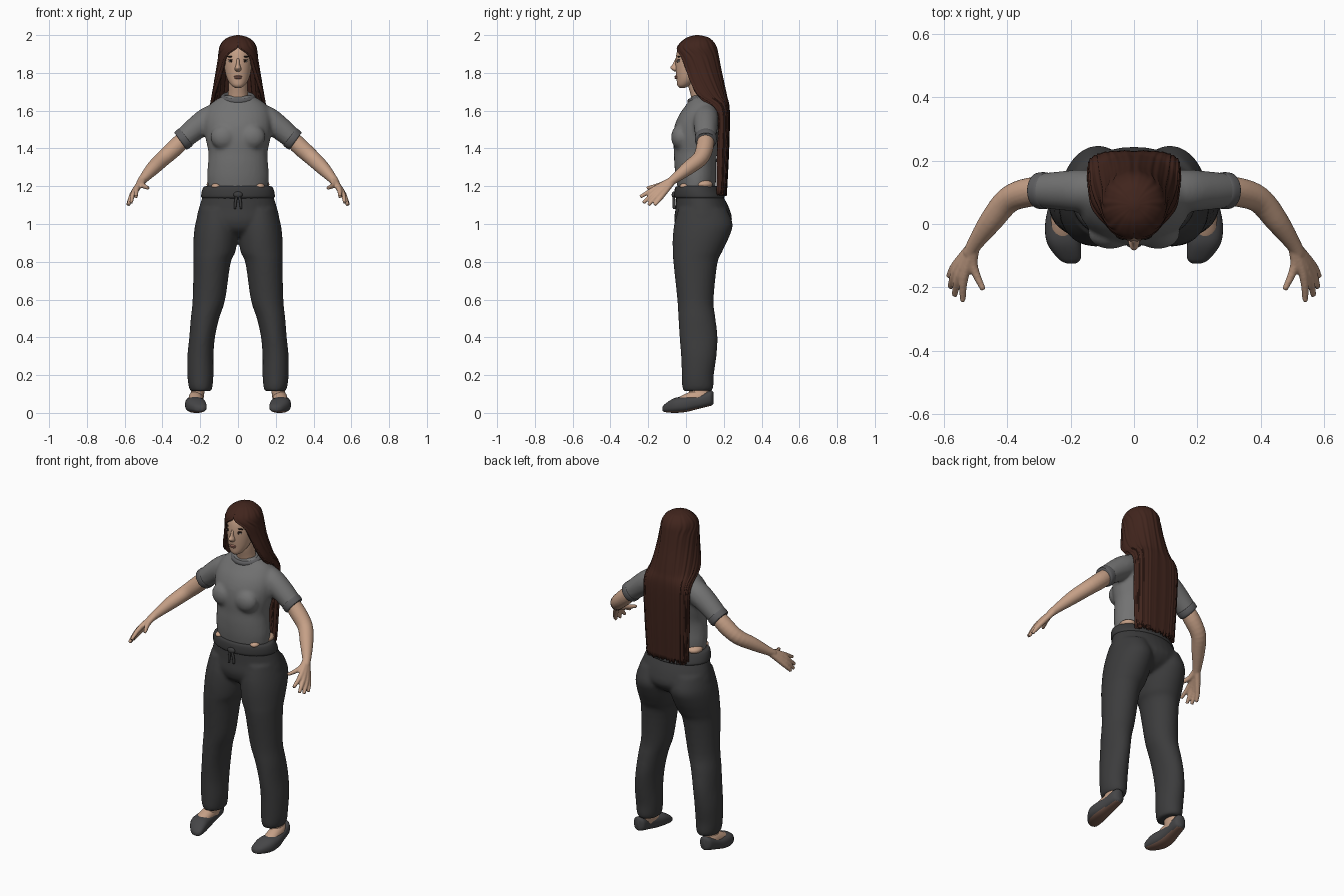
import bpy, bmesh, math, random
from mathutils import Vector, Matrix

random.seed(4)
cube = bpy.data.objects.get("Cube")
if cube:
    bpy.data.objects.remove(cube, do_unlink=True)


def material(name, r, g, b):
    m = bpy.data.materials.new(name)
    m.use_nodes = True
    m.diffuse_color = (r, g, b, 1)
    bsdf = next(n for n in m.node_tree.nodes if n.type == 'BSDF_PRINCIPLED')
    bsdf.inputs["Base Color"].default_value = (r, g, b, 1)
    bsdf.inputs["Roughness"].default_value = 0.8
    return m


SKIN = material("skin", .56, .35, .24)
SHIRT = material("shirt grey", .17, .17, .17)
TRIM = material("trim grey", .11, .11, .115)
TROUSER = material("charcoal cloth", .045, .045, .046)
SHOE = material("shoe grey", .06, .06, .063)
SOLE = material("sole brown", .2, .11, .08)
HAIR = material("hair brown", .052, .018, .012)
LIPS = material("lip pink", .38, .17, .13)
WHITE = material("eye white", .6, .55, .5)
DARK = material("dark brown", .02, .011, .008)
X, Y, Z = Vector((1, 0, 0)), Vector((0, 1, 0)), Vector((0, 0, 1))


def spline(rows, n=4):
    """Catmull-Rom interpolation of rows of numbers."""
    out, last = [], len(rows) - 1
    for i in range(last):
        quad = (rows[max(i - 1, 0)], rows[i], rows[i + 1], rows[min(i + 2, last)])
        for k in range(n):
            t = k / n
            out.append([.5 * (2 * b + (c - a) * t + (2 * a - 5 * b + 4 * c - d) * t * t
                              + (3 * b - a - 3 * c + d) * t ** 3) for a, b, c, d in zip(*quad)])
    return out + [list(rows[-1])]


def loft(bm, rings, caps=True, closed=True):
    """Join rings of points with quads."""
    vs = [[bm.verts.new(p) for p in ring] for ring in rings]
    n = len(vs[0])
    for a, b in zip(vs, vs[1:]):
        for j in range(n if closed else n - 1):
            k = (j + 1) % n
            bm.faces.new((a[j], a[k], b[k], b[j]))
    if caps:
        bm.faces.new(vs[0])
        bm.faces.new(vs[-1])
    return vs


def ring(c, u, v, ra, rb, power=1, n=32):
    pts = []
    for j in range(n):
        a = math.tau * j / n
        co, si = math.cos(a), math.sin(a)
        pts.append(c + u * ra * math.copysign(abs(co) ** power, co)
                   + v * rb * math.copysign(abs(si) ** power, si))
    return pts


def stack(bm, rows, s=1, power=1):
    """Upright loft; rows are z, centre x, half width, front y, back y."""
    loft(bm, [ring(Vector((s * cx, (f + b) / 2, z)), X, Y, r, (b - f) / 2, power)
              for z, cx, r, f, b in spline(rows)])


def lengthwise(bm, rows, s=1, power=1):
    """Loft along y; rows are y, centre x, half width, bottom z, top z."""
    loft(bm, [ring(Vector((s * cx, y, (lo + hi) / 2)), X, Z, r, (hi - lo) / 2, power)
              for y, cx, r, lo, hi in spline(rows)])


def tube(bm, rows, s=1, n=20):
    """Round limb; rows are x, y, z, radius."""
    pts = spline(rows)
    cs = [Vector((s * p[0], p[1], p[2])) for p in pts]
    rings = []
    for i, (c, p) in enumerate(zip(cs, pts)):
        t = (cs[min(i + 1, len(cs) - 1)] - cs[max(i - 1, 0)]).normalized()
        u = t.cross(Z).normalized()
        rings.append(ring(c, u, u.cross(t), p[3], p[3], 1, n))
    loft(bm, rings)


def blob(bm, c, r):
    bmesh.ops.create_uvsphere(bm, u_segments=20, v_segments=12, radius=1,
                              matrix=Matrix.Translation(c) @ Matrix.Diagonal((*r, 1)))


def finish(name, bm, mats, voxel=0, relax=0, rule=None):
    bmesh.ops.recalc_face_normals(bm, faces=bm.faces)
    bm.normal_update()
    for f in bm.faces:
        f.smooth = True
        f.material_index = rule(f) if rule else 0
    me = bpy.data.meshes.new(name)
    bm.to_mesh(me)
    bm.free()
    for m in mats:
        me.materials.append(m)
    ob = bpy.data.objects.new(name, me)
    bpy.context.collection.objects.link(ob)
    if voxel:
        mod = ob.modifiers.new("fuse", 'REMESH')
        mod.mode, mod.voxel_size, mod.use_smooth_shade = 'VOXEL', voxel, True
    if relax:
        mod = ob.modifiers.new("relax", 'SMOOTH')
        mod.factor, mod.iterations = .5, relax
    return ob


SIDES = ((1, "left"), (-1, "right"))

# Trousers: hips and two legs fused together
bm = bmesh.new()
stack(bm, [(1.19, 0, .176, -.05, .165), (1.14, 0, .19, -.052, .2), (1.08, 0, .208, -.056, .23),
           (1.02, 0, .218, -.062, .243), (.97, 0, .18, -.045, .21), (.935, 0, .08, 0, .15)])
for s, side in SIDES:
    stack(bm, [(1.08, .112, .092, -.04, .215), (1, .113, .113, -.062, .247),
               (.93, .118, .117, -.07, .228), (.85, .126, .111, -.07, .19),
               (.79, .138, .098, -.066, .166), (.6, .154, .086, -.046, .146),
               (.5, .175, .075, -.04, .156), (.4, .19, .068, -.034, .167),
               (.3, .199, .069, -.026, .161), (.2, .199, .069, -.022, .147),
               (.14, .198, .063, -.02, .145), (.115, .196, .054, -.012, .135)], s)
finish("trousers", bm, [TROUSER], .01, 3)

# Waistband with a knotted drawstring
bm = bmesh.new()
stack(bm, [(1.135, 0, .186, -.05, .195), (1.145, 0, .195, -.061, .205),
           (1.175, 0, .191, -.061, .187), (1.195, 0, .182, -.056, .172), (1.2, 0, .172, -.045, .16)])
finish("waistband", bm, [TROUSER])
bm = bmesh.new()
blob(bm, (0, -.064, 1.155), (.024, .012, .017))
for s, side in SIDES:
    stack(bm, [(1.155, .006, .008, -.072, -.058), (1.11, .014, .007, -.071, -.056),
               (1.08, .016, .006, -.07, -.056)], s)
finish("drawstring", bm, [TROUSER])

# Shirt: torso, bust and sleeves fused together
bm = bmesh.new()
stack(bm, [(1.185, 0, .158, -.043, .155), (1.25, 0, .163, -.055, .16), (1.32, 0, .159, -.062, .16),
           (1.38, 0, .157, -.064, .166), (1.45, 0, .171, -.068, .181), (1.52, 0, .18, -.06, .196),
           (1.58, 0, .175, -.035, .2), (1.63, 0, .15, 0, .187), (1.66, 0, .112, .02, .165),
           (1.68, 0, .075, .03, .135)])
for s, side in SIDES:
    blob(bm, (s * .075, -.03, 1.46), (.07, .049, .066))
    tube(bm, [(.09, .105, 1.59, .06), (.16, .105, 1.552, .067), (.235, .105, 1.497, .061),
              (.298, .105, 1.442, .054)], s)
finish("shirt", bm, [SHIRT], .01, 4)

# Shirt trims: collar and sleeve cuffs
bpy.ops.mesh.primitive_torus_add(major_radius=.078, minor_radius=.015, major_segments=48,
                                 minor_segments=12, location=(0, .086, 1.668), rotation=(.3, 0, 0))
collar = bpy.context.object
collar.name = "collar"
collar.scale = (1, .87, 1.1)
collar.data.materials.append(TRIM)
for p in collar.data.polygons:
    p.use_smooth = True
for s, side in SIDES:
    bm = bmesh.new()
    tube(bm, [(.274, .105, 1.463, .052), (.279, .105, 1.459, .058), (.299, .105, 1.441, .057),
              (.304, .105, 1.437, .05)], s, 32)
    finish(side + "_sleeve_cuff", bm, [TRIM])

# Bare midriff showing under the hem
bm = bmesh.new()
for s, side in SIDES:
    blob(bm, (s * .122, .092, 1.21), (.044, .05, .024))
    blob(bm, (s * .115, -.003, 1.2), (.026, .03, .016))
finish("midriff", bm, [SKIN])

# Arms and hands
WRIST = (.5, -.06, 1.24)
FINGERS = [((.535, -.165, 1.187), (.54, -.243, 1.143)), ((.55, -.16, 1.172), (.566, -.226, 1.112)),
           ((.56, -.147, 1.157), (.579, -.2, 1.1)), ((.562, -.13, 1.146), (.584, -.166, 1.1))]
for s, side in SIDES:
    bm = bmesh.new()
    tube(bm, [(.27, .105, 1.465, .043), (.33, .1, 1.407, .046), (.395, .076, 1.348, .042),
              (.45, .01, 1.295, .037), (*WRIST, .025), (.52, -.095, 1.215, .02)], s)
    for knuckle, tip in FINGERS:
        tube(bm, [(*WRIST, .018), (*knuckle, .0145), (*tip, .009)], s, 12)
    tube(bm, [(*WRIST, .018), (.507, -.13, 1.208, .015), (.475, -.207, 1.19, .009)], s, 12)
    finish(side + "_arm", bm, [SKIN], .005, 2)

# Feet and slip-on shoes
for s, side in SIDES:
    bm = bmesh.new()
    lengthwise(bm, [(-.06, .222, .02, .03, .068), (-.03, .225, .036, .03, .088),
                    (.02, .224, .039, .03, .11), (.08, .222, .036, .03, .125), (.125, .22, .02, .05, .115)], s)
    stack(bm, [(.06, .22, .036, .01, .125), (.1, .215, .036, .015, .122), (.16, .206, .037, .02, .12)], s)
    finish(side + "_foot", bm, [SKIN])
    bm = bmesh.new()
    lengthwise(bm, [(-.125, .198, .012, .01, .03), (-.11, .203, .035, .004, .048),
                    (-.06, .221, .053, 0, .079), (0, .229, .051, .005, .086), (.06, .226, .043, .02, .092),
                    (.12, .221, .038, .035, .115), (.138, .22, .028, .04, .117),
                    (.146, .22, .012, .05, .108)], s, .8)
    finish(side + "_shoe", bm, [SHOE, SOLE], rule=lambda f: int(f.normal.z < -.8))

# Head, nose and neck
bm = bmesh.new()
stack(bm, [(1.6, 0, .065, .04, .15), (1.68, 0, .053, .025, .13), (1.74, 0, .051, .01, .125),
           (1.79, 0, .048, .01, .125)])
stack(bm, [(1.721, 0, .014, -.034, -.005), (1.735, 0, .036, -.046, .025), (1.77, 0, .058, -.05, .07),
           (1.82, 0, .071, -.055, .115), (1.87, 0, .078, -.055, .145), (1.92, 0, .079, -.045, .145),
           (1.955, 0, .065, -.02, .125), (1.98, 0, .025, .03, .08)])
stack(bm, [(1.875, 0, .008, -.057, -.035), (1.845, 0, .01, -.071, -.03), (1.828, 0, .016, -.083, -.03),
           (1.816, 0, .017, -.074, -.03), (1.807, 0, .008, -.06, -.035)])
finish("head", bm, [SKIN])

# Facial features
bm = bmesh.new()
blob(bm, (0, -.051, 1.781), (.022, .01, .005))
blob(bm, (0, -.05, 1.773), (.019, .01, .006))
finish("lips", bm, [LIPS])
for s, side in SIDES:
    for part, x, y, z, size, mat in (("eye", .036, -.039, 1.862, (.014, .009, .006), WHITE),
                                     ("iris", .036, -.045, 1.862, (.006, .005, .006), DARK),
                                     ("lashes", .036, -.039, 1.869, (.017, .01, .003), DARK),
                                     ("eyebrow", .037, -.037, 1.886, (.021, .009, .004), DARK)):
        bm = bmesh.new()
        blob(bm, (s * x, y, z), size)
        finish(side + "_" + part, bm, [mat])

# Long hair: rows are z, half width, front y, back y, face opening angle, squareness
HAIR_ROWS = [(1.999, .015, .045, .075, 0, 1), (1.988, .052, .008, .118, 0, 1), (1.965, .082, -.024, .146, 0, 1),
             (1.935, .098, -.046, .163, 4, 1), (1.89, .105, -.052, .173, 38, 1),
             (1.82, .114, -.045, .186, 52, 1), (1.75, .126, -.04, .201, 64, .95),
             (1.68, .139, -.02, .216, 78, .85), (1.6, .146, .1, .231, 90, .65),
             (1.4, .141, .105, .228, 90, .6), (1.16, .13, .11, .216, 90, .6)]
STEPS = 120
bm = bmesh.new()
rings = []
for z, rx, f, b, opening, power in spline(HAIR_ROWS, 6):
    start = math.radians(max(opening, 0))
    pts = []
    for j in range(STEPS + 1):
        q = j / STEPS
        a = start + (math.tau - 2 * start) * q
        strand = 1 + .012 * math.cos(math.tau * 15 * q) + .008 * math.cos(math.tau * 23 * q)
        si, co = math.sin(a), math.cos(a)
        pts.append(Vector((rx * strand * math.copysign(abs(si) ** power, si),
                           (f + b) / 2 - (b - f) / 2 * strand * math.copysign(abs(co) ** power, co), z)))
    rings.append(pts)
for p in rings[-1]:
    p.z += random.uniform(-.012, .015)
crown = loft(bm, rings, caps=False, closed=False)[0]
peak = bm.verts.new((0, .06, 2))
for a, b in zip(crown, crown[1:]):
    bm.faces.new((a, b, peak))
bmesh.ops.remove_doubles(bm, verts=bm.verts, dist=.00005)
hair = finish("hair", bm, [HAIR])
shell = hair.modifiers.new("thickness", 'SOLIDIFY')
shell.thickness, shell.offset = .018, -1
